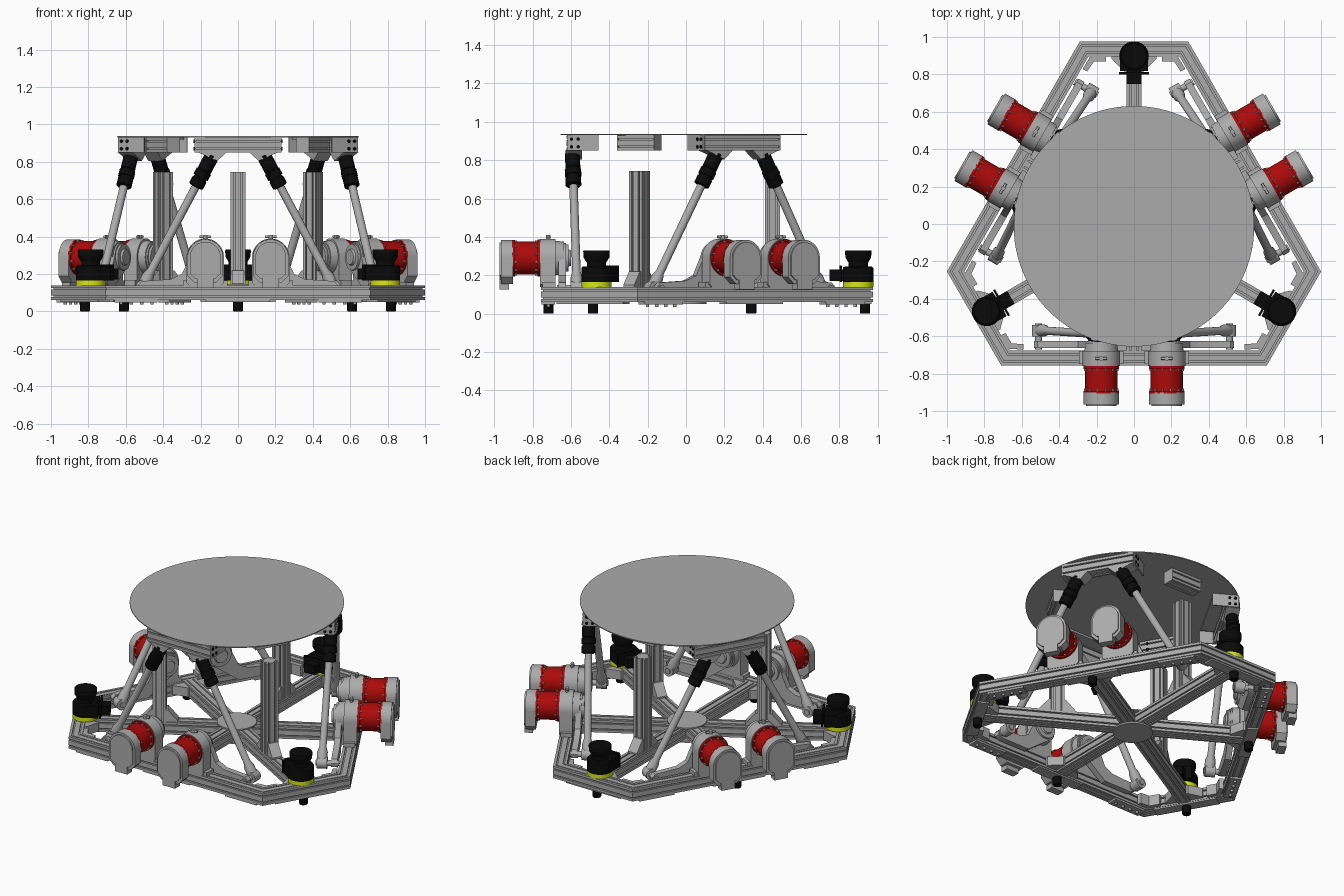
import bpy, bmesh, math
from mathutils import Vector, Matrix

if "Cube" in bpy.data.objects:
    bpy.data.objects.remove(bpy.data.objects["Cube"])

def material(name, color):
    m = bpy.data.materials.new(name)
    m.diffuse_color = (*color, 1)
    m.use_nodes = True
    m.node_tree.nodes["Principled BSDF"].inputs["Base Color"].default_value = m.diffuse_color
    return m

RED = material("red_paint", (0.42, 0.003, 0.003))
BLACK = material("black_plastic", (0.003, 0.003, 0.003))
YELLOW = material("yellow_band", (0.7, 0.8, 0.01))
GREY = material("grey_metal", (0.41, 0.41, 0.41))

def finish(name, bm, mat=None):
    bmesh.ops.recalc_face_normals(bm, faces=bm.faces[:])
    for f in bm.faces:
        f.smooth = True
    for e in bm.edges:
        e.smooth = e.calc_face_angle(3.0) < 0.55
    me = bpy.data.meshes.new(name)
    bm.to_mesh(me)
    bm.free()
    me.materials.append(mat or GREY)
    ob = bpy.data.objects.new(name, me)
    bpy.context.collection.objects.link(ob)
    return ob

def loft(name, rings, mat=None, closed=False):
    bm = bmesh.new()
    vs = [[bm.verts.new(p) for p in r] for r in rings]
    n = len(vs[0])
    for k in range(len(vs) if closed else len(vs) - 1):
        a, b = vs[k], vs[(k + 1) % len(vs)]
        for i in range(n):
            j = (i + 1) % n
            bm.faces.new((a[i], a[j], b[j], b[i]))
    if not closed:
        bm.faces.new(vs[0][::-1])
        bm.faces.new(vs[-1])
    return finish(name, bm, mat)

def box(name, x, y, z, mat=None):
    c = Vector((sum(x) / 2, sum(y) / 2, sum(z) / 2))
    bm = bmesh.new()
    size = Matrix.Diagonal((x[1] - x[0], y[1] - y[0], z[1] - z[0], 1))
    bmesh.ops.create_cube(bm, size=1, matrix=Matrix.Translation(c) @ size)
    return finish(name, bm, mat)

def turned(name, p0, p1, profile, mat=None, n=32):
    """Round part along p0-p1; profile holds (fraction, radius) pairs."""
    p0, p1 = Vector(p0), Vector(p1)
    q = (p1 - p0).to_track_quat('Z', 'Y')
    return loft(name, [[p0.lerp(p1, t) + q @ Vector((r * math.cos(2 * math.pi * i / n), r * math.sin(2 * math.pi * i / n), 0))
                        for i in range(n)] for t, r in profile], mat)

def cyl(name, p0, p1, r, mat=None, n=32):
    return turned(name, p0, p1, [(0, r), (1, r)], mat, n)

def plate(name, pts, y0, y1, mat=None):
    """Extrude an x-z outline along y."""
    return loft(name, [[(x, y, z) for x, z in pts] for y in (y0, y1)], mat)

# Slotted square bar section, 0.08 wide
H, W, D = 0.04, 0.004, 0.012
side = [(-H, -H)]
for c in (-0.02, 0.02):
    side += [(c - W, -H), (c - W, -H + D), (c + W, -H + D), (c + W, -H)]
SECTION = []
for k in range(4):
    R = Matrix.Rotation(k * math.pi / 2, 2)
    SECTION += [R @ Vector(p) for p in side]

def beam(name, p0, p1):
    p0, p1 = Vector(p0), Vector(p1)
    q = (p1 - p0).to_track_quat('Z', 'Y')
    return loft(name, [[p + q @ Vector((u, v, 0)) for u, v in SECTION] for p in (p0, p1)])

def corner(k, inset):
    """Corner of the six sided frame between side k and side k+1."""
    d1, d2 = [(0.745, 0.987)[i % 2] - inset for i in (k, k + 1)]
    a = math.radians(-90 + 60 * k)
    n, t = Vector((math.cos(a), math.sin(a))), Vector((-math.sin(a), math.cos(a)))
    return n * d1 + t * (d2 - d1 * 0.5) / math.sin(math.pi / 3)

# Single parts: base ring, hub, top disc
rings = [[(*corner(k, H + u), 0.10 + v) for u, v in SECTION] for k in range(6)]
loft("base_frame", rings, closed=True)
cyl("hub_top_plate", (0, 0, 0.139), (0, 0, 0.148), 0.12, n=48)
cyl("hub_bottom_plate", (0, 0, 0.05), (0, 0, 0.061), 0.12, n=48)
cyl("platform_disc", (0, 0, 0.931), (0, 0, 0.937), 0.643, n=96)

single = set(bpy.data.objects)

# Spokes, feet and posts of one third
beam("long_spoke", (0, 0.05, 0.10), (0, 0.915, 0.10))
beam("short_spoke", (0, -0.05, 0.10), (0, -0.68, 0.10))
for y in (0.945, -0.705):
    turned("foot", (0, y, 0), (0, y, 0.065), [(0, 0.024), (0.08, 0.027), (0.8, 0.027), (0.81, 0.018), (1, 0.018)], BLACK, 24)
beam("post", (0, 0.463, 0.14), (0, 0.463, 0.745))
for s in (-1, 1):
    y = 0.463 + s * 0.04
    loft("post_bracket", [[(x, y, 0.14), (x, y + s * 0.07, 0.14), (x, y + s * 0.07, 0.15), (x, y + s * 0.01, 0.22), (x, y, 0.22)]
                          for x in (-0.033, 0.033)])

# Joining plates and gussets on the base
box("short_side_plate", (-0.2, 0.2), (0.91, 0.98), (0.05, 0.06))
box("long_side_plate", (-0.17, 0.17), (-0.74, -0.67), (0.05, 0.06))
for s in (-1, 1):
    box("corner_plate", sorted((s * 0.43, s * 0.66)), (-0.74, -0.67), (0.048, 0.06))
    for i in range(4):
        x = s * (0.46 + 0.055 * i)
        cyl("plate_bolt", (x, -0.705, 0.036), (x, -0.705, 0.05), 0.009, n=12)
    for y, t in ((0.907, -1), (-0.665, 1)):
        loft("spoke_gusset", [[(s * 0.04, y, z), (s * 0.12, y, z), (s * 0.12, y + t * 0.012, z), (s * 0.052, y + t * 0.08, z), (s * 0.04, y + t * 0.08, z)]
                              for z in (0.07, 0.13)])
    # Angled bracket filling the inner corner of the ring
    loft("corner_bracket", [[(s * 0.15, 0.907, z), (s * 0.235, 0.907, z), (s * 0.275, 0.84, z), (s * 0.25, 0.828, z), (s * 0.215, 0.88, z), (s * 0.15, 0.88, z)]
                            for z in (0.065, 0.135)])

# Corner scanner
def upright(name, z0, z1, prof, mat):
    turned(name, (0, 0.91, z0), (0, 0.91, z1), prof, mat, 40)
upright("scanner_band", 0.14, 0.166, [(0, 0.079), (1, 0.079)], YELLOW)
upright("scanner_base", 0.166, 0.245, [(0, 0.079), (0.9, 0.079), (1, 0.072)], BLACK)
upright("scanner_neck", 0.24, 0.285, [(0, 0.05), (1, 0.05)], BLACK)
upright("scanner_head", 0.268, 0.33, [(0, 0.052), (0.4, 0.067), (0.92, 0.069), (1, 0.067)], BLACK)
box("scanner_body", (-0.075, 0.075), (0.83, 0.91), (0.166, 0.243), BLACK)
box("scanner_flange", (-0.08, 0.08), (0.812, 0.824), (0.166, 0.25), BLACK)
box("scanner_plug", (-0.04, 0.04), (0.76, 0.83), (0.17, 0.23), BLACK)

# Top frame pieces
beam("platform_front_beam", (-0.225, -0.57, 0.89), (0.225, -0.57, 0.89))
box("platform_inner_plate", (-0.2, 0.2), (-0.53, -0.45), (0.918, 0.931))
beam("platform_rear_beam", (-0.105, 0.463, 0.89), (0.105, 0.463, 0.89))
for s in (-1, 1):
    box("beam_end_plate", sorted((s * 0.225, s * 0.233)), (-0.607, -0.445), (0.85, 0.931))
    box("rear_beam_end_plate", sorted((s * 0.105, s * 0.111)), (0.423, 0.503), (0.85, 0.931))
    for z in (0.87, 0.91):
        for y in (-0.585, -0.55):
            cyl("end_bolt", (s * 0.233, y, z), (s * 0.238, y, z), 0.009, BLACK, 12)
        cyl("rear_bolt", (s * 0.06, 0.417, z), (s * 0.06, 0.425, z), 0.009, BLACK, 12)

# Drive units, cranks and legs
def dome(cx, cz, r, half, bottom, n=24):
    pts = [(cx + r * math.cos(math.pi * i / n), cz + r * math.sin(math.pi * i / n)) for i in range(n + 1)]
    return pts + [(cx - r, bottom + r - half), (cx - half, bottom), (cx + half, bottom), (cx + r, bottom + r - half)]

for s in (-1, 1):
    x, z = s * 0.175, 0.29
    turned("motor_body", (x, -0.895, z), (x, -0.745, z),
           [(0, 0.095), (0.1, 0.095), (0.101, 0.086), (0.88, 0.086), (0.881, 0.096), (1, 0.096)], RED, 48)
    for i in range(12):
        a = math.pi * (i + 0.5) / 6
        bx, bz = x + 0.089 * math.cos(a), z + 0.089 * math.sin(a)
        cyl("motor_bolt", (bx, -0.882, bz), (bx, -0.868, bz), 0.006, n=8)
        cyl("motor_bolt", (bx, -0.775, bz), (bx, -0.76, bz), 0.006, n=8)
    plate("motor_end_cap", dome(x, z, 0.095, 0.06, 0.155), -0.952, -0.89)
    plate("motor_end_cover", dome(x, z, 0.082, 0.055, 0.175), -0.961, -0.95)
    box("terminal_box", (x - 0.045, x + 0.045), (-0.961, -0.91), (0.125, 0.18))
    plate("gearbox", dome(x, z, 0.1, 0.085, 0.138), -0.748, -0.667)
    box("gearbox_foot", (x - 0.12, x + 0.12), (-0.737, -0.667), (0.138, 0.165))
    turned("output_hub", (x, -0.67, z), (x, -0.588, z),
           [(0, 0.09), (0.55, 0.085), (0.56, 0.07), (0.85, 0.07), (0.86, 0.045), (1, 0.04)], n=40)
    cyl("lifting_eye_stem", (x, -0.707, 0.385), (x, -0.707, 0.41), 0.012, n=16)
    cyl("lifting_eye_bar", (x - 0.03, -0.707, 0.4), (x + 0.03, -0.707, 0.4), 0.007, n=12)
    # Crank with round hub and low arm
    arc = [(s * (0.175 + 0.078 * math.cos(a)), z + 0.078 * math.sin(a))
           for a in [math.radians(10 + 230 * i / 20) for i in range(21)]]
    arm = [(0.3, 0.1), (0.5, 0.1), (0.53, 0.115), (0.535, 0.14), (0.515, 0.162), (0.36, 0.172), (0.3, 0.2)]
    plate("crank", arc + [(s * px, pz) for px, pz in arm], -0.652, -0.614)
    cyl("crank_pin", (s * 0.51, -0.66, 0.132), (s * 0.51, -0.52, 0.132), 0.018, n=20)
    cyl("rod_end", (s * 0.51, -0.59, 0.132), (s * 0.51, -0.528, 0.132), 0.036, n=28)
    # Leg rod and black double joint
    top, low = Vector((s * 0.14, -0.58, 0.83)), Vector((s * 0.51, -0.556, 0.132))
    turned("leg_rod", low, top, [(0, 0.032), (0.08, 0.032), (0.12, 0.022), (1, 0.022)], n=24)
    turned("upper_joint", top.lerp(low, -0.01), top.lerp(low, 0.11), [(0, 0.034), (0.05, 0.039), (0.95, 0.039), (1, 0.035)], BLACK, 28)
    turned("lower_joint", top.lerp(low, 0.1), top.lerp(low, 0.235),
           [(0, 0.03), (0.12, 0.043), (0.45, 0.043), (0.46, 0.036), (0.55, 0.036), (0.56, 0.041), (0.95, 0.041), (1, 0.03)], BLACK, 28)
    # Slanted mount under the platform beam
    plate("joint_mount", [(s * a, b) for a, b in [(0.06, 0.852), (0.22, 0.852), (0.185, 0.838), (0.11, 0.805)]], -0.617, -0.53)

# Repeat the third around the centre, then centre the whole model
for ob in [o for o in bpy.data.objects if o not in single]:
    for k in (1, 2):
        c = ob.copy()
        c.matrix_world = Matrix.Rotation(k * 2 * math.pi / 3, 4, 'Z')
        bpy.context.collection.objects.link(c)
for ob in bpy.data.objects:
    ob.location.y -= 0.012
